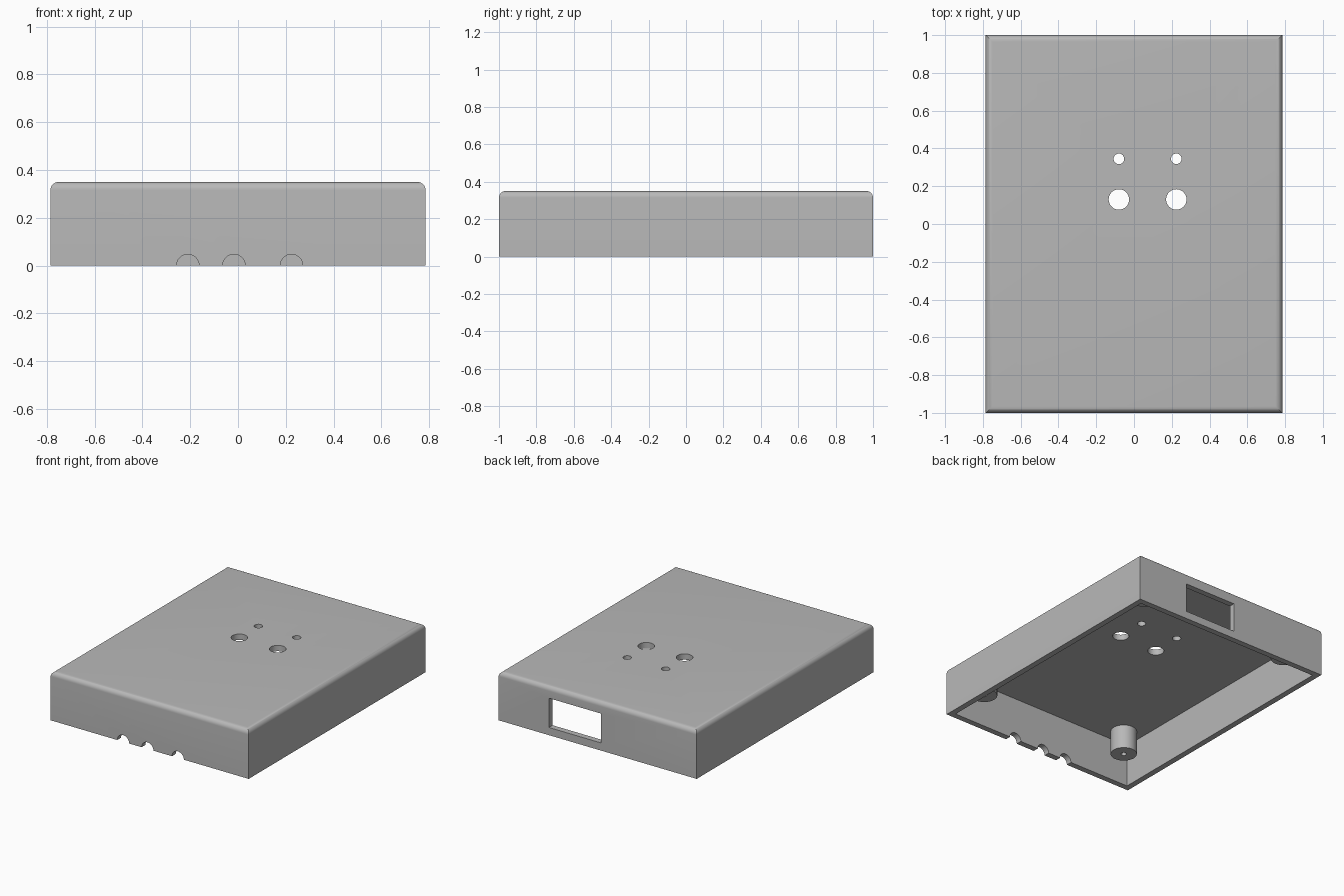
import bpy
import bmesh
from math import radians
from mathutils import Matrix

default = bpy.data.objects.get("Cube")
if default:
    bpy.data.objects.remove(default)

W, D, H = 1.57, 2.0, 0.35   # outer size
WALL = 0.042                # shell thickness
ROUND = 0.035               # top edge radius

grey = bpy.data.materials.new("plain grey")
grey.use_nodes = True
colour = (0.48, 0.48, 0.48, 1)
grey.diffuse_color = colour
grey.node_tree.nodes["Principled BSDF"].inputs["Base Color"].default_value = colour


def make(name, bm):
    mesh = bpy.data.meshes.new(name)
    bm.to_mesh(mesh)
    bm.free()
    mesh.materials.append(grey)
    obj = bpy.data.objects.new(name, mesh)
    bpy.context.collection.objects.link(obj)
    return obj


def box(name, low, high, bevel=0):
    bm = bmesh.new()
    size = [b - a for a, b in zip(low, high)]
    mid = [(a + b) / 2 for a, b in zip(low, high)]
    bmesh.ops.create_cube(bm, size=1, matrix=Matrix.Translation(mid) @ Matrix.Diagonal((*size, 1)))
    if bevel:
        top = [e for e in bm.edges if all(v.co.z > high[2] - 0.001 for v in e.verts)]
        bmesh.ops.bevel(bm, geom=top, offset=bevel, segments=8, profile=0.5, affect='EDGES')
    return make(name, bm)


def cylinder(name, centre, radius, depth, along_y=False):
    bm = bmesh.new()
    turn = Matrix.Rotation(radians(90 if along_y else 0), 4, 'X')
    bmesh.ops.create_cone(bm, cap_ends=True, segments=48, radius1=radius, radius2=radius,
                          depth=depth, matrix=Matrix.Translation(centre) @ turn)
    return make(name, bm)


def cut(target, cutter):
    cutter.hide_render = True
    mod = target.modifiers.new("cut", 'BOOLEAN')
    mod.operation = 'DIFFERENCE'
    mod.solver = 'EXACT'
    mod.object = cutter
    bpy.context.view_layer.objects.active = target
    bpy.ops.object.modifier_apply(modifier=mod.name)
    bpy.data.objects.remove(cutter)


def smooth(obj):
    bpy.ops.object.select_all(action='DESELECT')
    obj.select_set(True)
    bpy.context.view_layer.objects.active = obj
    bpy.ops.object.shade_smooth_by_angle(angle=radians(30))


# Hollow cover, open underneath
cover = box("cover", (-W / 2, -D / 2, 0), (W / 2, D / 2, H), ROUND)
cut(cover, box("cavity", (-W / 2 + WALL, -D / 2 + WALL, -0.1),
               (W / 2 - WALL, D / 2 - WALL, H - WALL)))

# Round holes through the top
for x in (-0.08, 0.224):
    for y, radius in ((0.13, 0.054), (0.345, 0.028)):
        cut(cover, cylinder("top_hole", (x, y, H), radius, 0.3))

# Half-round cable notches in the front wall
for x in (-0.21, -0.017, 0.224):
    cut(cover, cylinder("cable_notch", (x, -D / 2, 0), 0.047, 0.2, True))

# Rectangular window in the back wall
cut(cover, box("back_window", (-0.027, D / 2 - 0.1, 0.055), (0.386, D / 2 + 0.1, 0.265)))
smooth(cover)

# Screw posts hanging from the ceiling, with pilot holes
POST_BOTTOM = 0.135
post_top = H - WALL + 0.005
for side, sx in (("right", -1), ("left", 1)):
    for end, sy in (("front", -1), ("back", 1)):
        x, y = sx * (W / 2 - 0.18), sy * (D / 2 - 0.173)
        post = cylinder(f"screw_post_{end}_{side}", (x, y, (POST_BOTTOM + post_top) / 2),
                        0.087, post_top - POST_BOTTOM)
        cut(post, cylinder("pilot_hole", (x, y, POST_BOTTOM), 0.018, 0.25))
        smooth(post)
